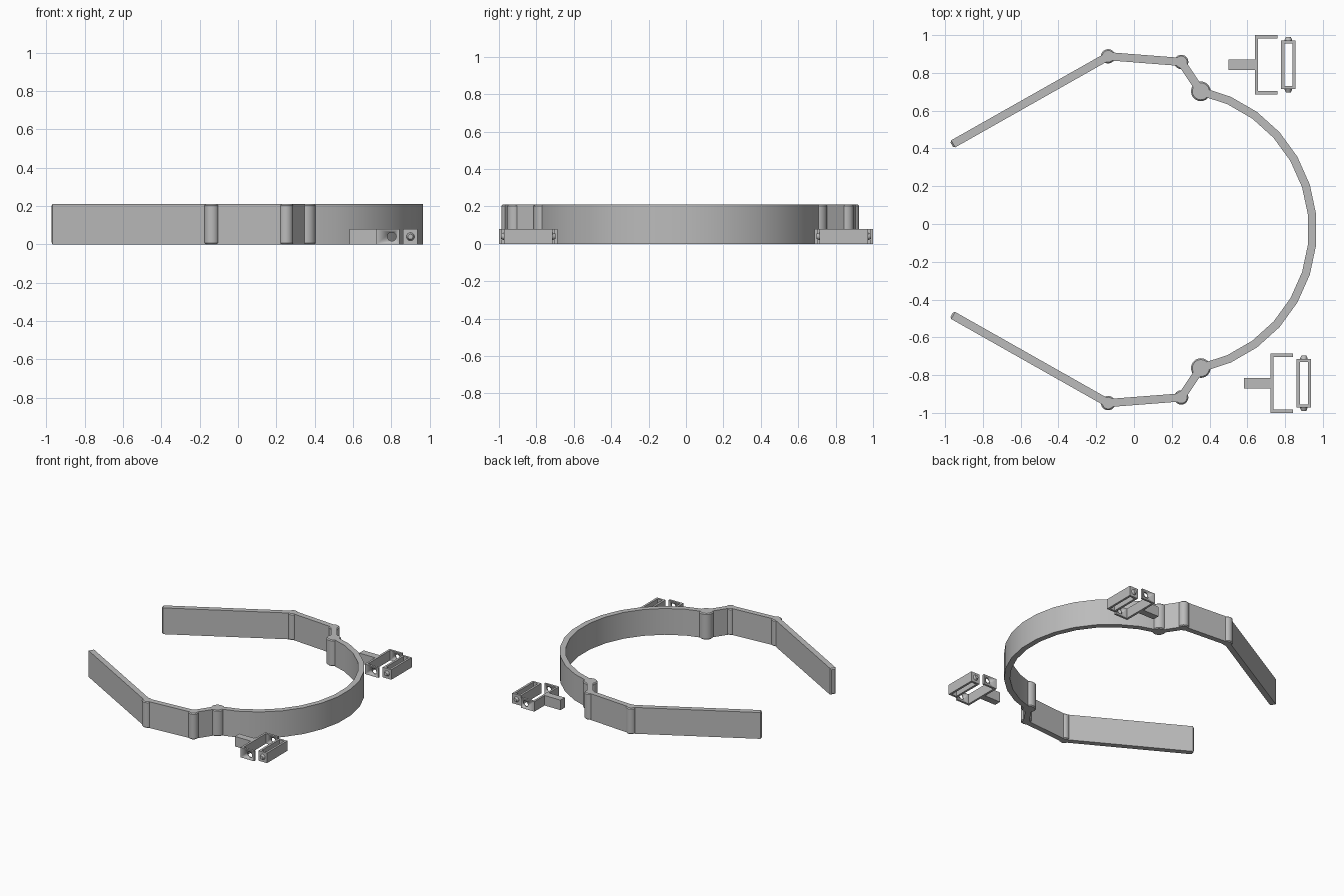
import bpy, bmesh, math
from mathutils import Vector

if "Cube" in bpy.data.objects:
    bpy.data.objects.remove(bpy.data.objects["Cube"])

grey = bpy.data.materials.new("grey plastic")
grey.diffuse_color = (0.5, 0.5, 0.5, 1)
grey.use_nodes = True
grey.node_tree.nodes["Principled BSDF"].inputs["Base Color"].default_value = grey.diffuse_color


def finish(name, bm, angle=30):
    bmesh.ops.recalc_face_normals(bm, faces=bm.faces)
    me = bpy.data.meshes.new(name)
    bm.to_mesh(me)
    bm.free()
    me.materials.append(grey)
    ob = bpy.data.objects.new(name, me)
    bpy.context.collection.objects.link(ob)
    bpy.ops.object.select_all(action='DESELECT')
    ob.select_set(True)
    bpy.context.view_layer.objects.active = ob
    bpy.ops.object.shade_smooth_by_angle(angle=math.radians(angle))
    return ob


def ribbon(name, path, thick, height, closed=False, tip_bevel=0):
    """Upright wall of constant thickness along a mitred path."""
    pts = [Vector(p) for p in path]
    n = len(pts)
    bm = bmesh.new()
    rings = []
    for i, p in enumerate(pts):
        a = (p - pts[i - 1]).normalized() if i or closed else None
        b = (pts[(i + 1) % n] - p).normalized() if i < n - 1 or closed else None
        a, b = a or b, b or a
        d = (a + b).normalized()
        off = Vector((-d.y, d.x)) * (thick / 2 / d.dot(a))
        rings.append([bm.verts.new((q.x, q.y, z)) for q, z in
                      ((p + off, 0), (p - off, 0), (p - off, height), (p + off, height))])
    for i in range(n if closed else n - 1):
        r, s = rings[i], rings[(i + 1) % n]
        for k in range(4):
            bm.faces.new((r[k], r[(k + 1) % 4], s[(k + 1) % 4], s[k]))
    if not closed:
        ends = [bm.faces.new(rings[0]), bm.faces.new(rings[-1])]
        if tip_bevel:
            edges = [e for f in ends for e in f.edges]
            bmesh.ops.bevel(bm, geom=edges, offset=tip_bevel, segments=1,
                            profile=0.5, affect='EDGES')
    return finish(name, bm)


def cylinder(name, start, end, r1, r2, bevel=0, sides=24):
    a, b = Vector(start), Vector(end)
    bm = bmesh.new()
    bmesh.ops.create_cone(bm, cap_ends=True, segments=sides, radius1=r1, radius2=r2,
                          depth=(b - a).length)
    if bevel:
        rims = [e for e in bm.edges if abs(e.verts[0].co.z - e.verts[1].co.z) < 1e-5]
        bmesh.ops.bevel(bm, geom=rims, offset=bevel, segments=1, affect='EDGES')
    bmesh.ops.rotate(bm, verts=bm.verts, matrix=Vector((0, 0, 1)).rotation_difference(b - a).to_matrix())
    bmesh.ops.translate(bm, verts=bm.verts, vec=(a + b) / 2)
    return finish(name, bm)


# Curved band with two angled side arms
MID_Y, H = -0.03, 0.21
side = [(-0.965, 0.45), (-0.137, 0.918), (0.25, 0.888)]
arc = [(0.198 + 0.749 * math.cos(math.radians(t)), 0.749 * math.sin(math.radians(t)))
       for t in range(78, -79, -12)]
half = side + arc + [(x, -y) for x, y in reversed(side)]
ribbon("head_band", [(x, y + MID_Y) for x, y in half], 0.043, H, tip_bevel=0.009)

# Round reinforcing posts at the bends
for s, tag in ((1, "back"), (-1, "front")):
    for (x, y), r, part in ((side[1], 0.038, "arm"), (side[2], 0.038, "bend"), (arc[0], 0.052, "arc")):
        cylinder(f"{part}_post_{tag}", (x, MID_Y + s * y, 0), (x, MID_Y + s * y, H), r, r, 0.007)

# Two loose clips, each a forked bracket and a pegged buckle frame
CH = 0.08
for x, y, tag in ((0.50, 0.843, "back"), (0.582, -0.843, "front")):
    w, t = 0.157, 0.017
    # fork with a hole through both prongs
    fork = ribbon(f"clip_fork_{tag}",
                  [(x + 0.26, y + w - t / 2), (x + 0.14 + t / 2, y + w - t / 2),
                   (x + 0.14 + t / 2, y - w + t / 2), (x + 0.26, y - w + t / 2)], t, CH)
    hole = cylinder(f"hole_cutter_{tag}", (x + 0.22, y - 0.2, CH / 2), (x + 0.22, y + 0.2, CH / 2), 0.023, 0.023)
    hole.hide_render = True
    hole.hide_set(True)
    cut = fork.modifiers.new("prong holes", 'BOOLEAN')
    cut.operation, cut.object, cut.solver = 'DIFFERENCE', hole, 'EXACT'
    # stem
    ribbon(f"clip_stem_{tag}", [(x, y), (x + 0.142, y)], 0.055, CH)
    # buckle frame with tapered pegs
    x0, x1, l = x + 0.279 + t / 2, x + 0.355 - t / 2, 0.129
    ribbon(f"buckle_frame_{tag}", [(x0, y - l + t / 2), (x1, y - l + t / 2),
                                   (x1, y + l - t / 2), (x0, y + l - t / 2)], t, CH, closed=True)
    for s in (-1, 1):
        xm = (x0 + x1) / 2
        cylinder(f"buckle_peg_{tag}_{'a' if s < 0 else 'b'}", (xm, y + s * (l - 0.002), CH / 2),
                 (xm, y + s * (l + 0.017), CH / 2), 0.022, 0.013)
